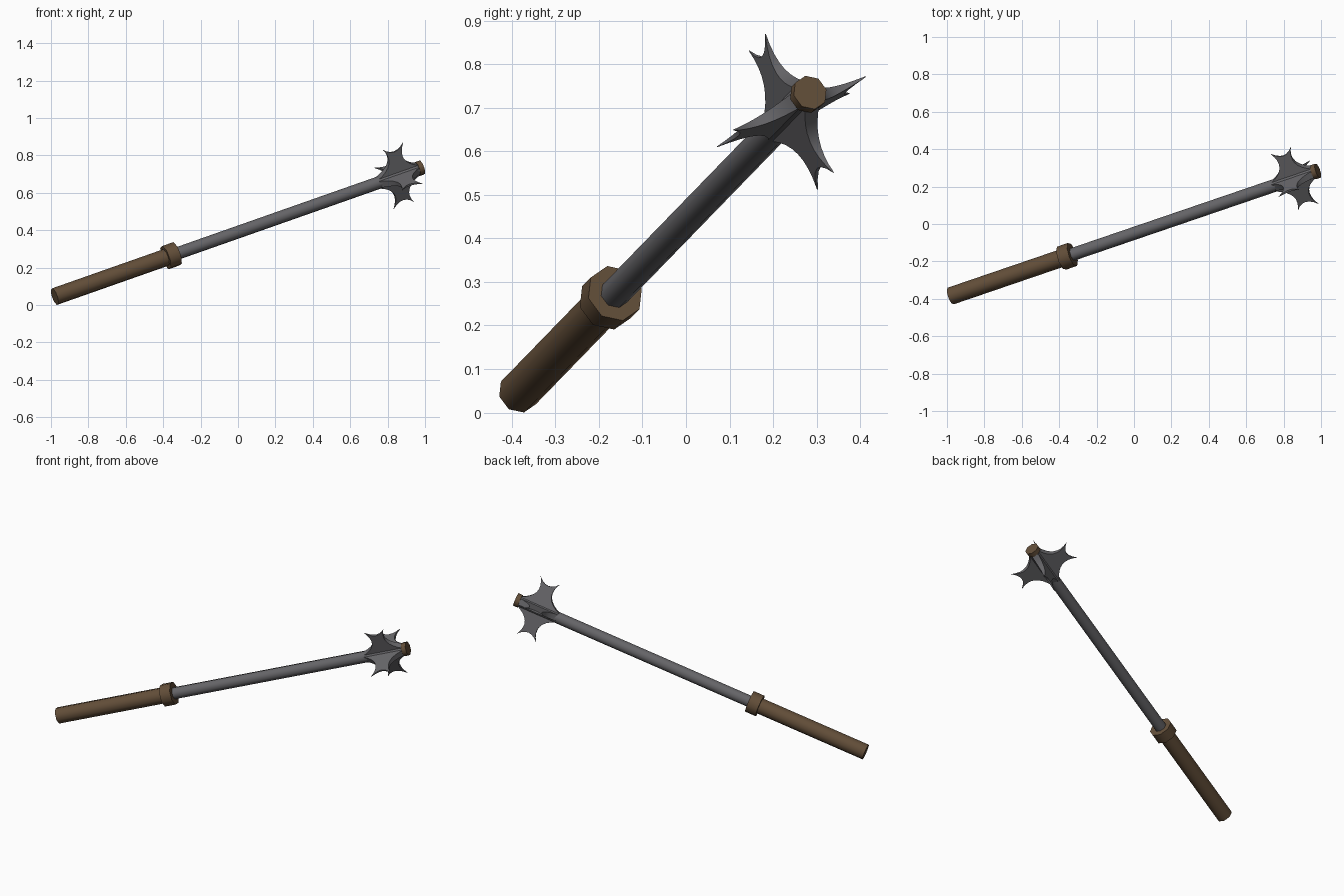
import bpy, bmesh, math
from mathutils import Vector, Matrix

if "Cube" in bpy.data.objects:
    bpy.data.objects.remove(bpy.data.objects["Cube"])

# Tilted frame of the weapon: local z runs from handle end to tip, local y along one blade
START, END = Vector((-0.98, -0.385, 0.045)), Vector((0.983, 0.285, 0.735))
d = (END - START).normalized()
u = Vector((-0.163, -0.436, 0.885))
u = (u - d * u.dot(d)).normalized()
r = u.cross(d)
FRAME = Matrix((r, u, d)).transposed().to_4x4()
FRAME.translation = START
LENGTH = (END - START).length


def material(name, rgb):
    m = bpy.data.materials.new(name)
    m.diffuse_color = (*rgb, 1)
    m.use_nodes = True
    m.node_tree.nodes["Principled BSDF"].inputs["Base Color"].default_value = m.diffuse_color
    return m


wood = material("brown_wood", (0.125, 0.077, 0.041))
steel = material("dark_steel", (0.135, 0.133, 0.142))


def finish(name, bm, mat, angle):
    bmesh.ops.recalc_face_normals(bm, faces=bm.faces)
    bm.transform(FRAME)
    me = bpy.data.meshes.new(name)
    bm.to_mesh(me)
    bm.free()
    me.materials.append(mat)
    ob = bpy.data.objects.new(name, me)
    bpy.context.collection.objects.link(ob)
    bpy.ops.object.select_all(action='DESELECT')
    ob.select_set(True)
    bpy.context.view_layer.objects.active = ob
    bpy.ops.object.shade_smooth_by_angle(angle=math.radians(angle))


def rod(name, t0, t1, radius, mat):
    bm = bmesh.new()
    m = (Matrix.Translation((0, 0, (t0 + t1) / 2))
         @ Matrix.Rotation(math.radians(-11), 4, 'Z'))
    bmesh.ops.create_cone(bm, cap_ends=True, segments=8, radius1=radius,
                          radius2=radius, depth=t1 - t0, matrix=m)
    finish(name, bm, mat, 50)


# Octagonal rods
rod("handle_grip", 0, 0.67, 0.048, wood)
rod("handle_collar", 0.66, 0.725, 0.067, wood)
rod("shaft", 0.70, LENGTH - 0.01, 0.035, steel)
rod("tip_cap", LENGTH - 0.027, LENGTH, 0.041, wood)


def bezier(a, c, b, n):
    a, b, c = Vector(a), Vector(b), Vector(c)
    return [a * (1 - k) ** 2 + c * 2 * k * (1 - k) + b * k * k
            for k in (i / n for i in range(n))]


# Blade outline (along axis, outwards): waisted sides, two horns, hollow outer edge
base, horn, waist = (0.125, 0.025), (0.061, 0.18), (-0.003, 0.078)
flip = lambda p: (-p[0], p[1])
outline = bezier(base, waist, horn, 8)
outline += bezier(horn, (0, 0.11), flip(horn), 6)
outline += bezier(flip(horn), flip(waist), flip(base), 8)
outline.append(Vector(flip(base)))
MID = LENGTH - 0.14

# Four wedge-shaped blades, thick at the shaft and thin at the horns
for i in range(4):
    bm = bmesh.new()
    rings = []
    for s in (-1, 1):
        rings.append([bm.verts.new((s * (0.001 + 0.022 * (1 - p.y / 0.18)),
                                    p.y, MID + p.x)) for p in outline])
        bm.faces.new(rings[-1])
    a, b = rings
    for j in range(len(a)):
        k = (j + 1) % len(a)
        bm.faces.new((a[j], a[k], b[k], b[j]))
    bm.transform(Matrix.Rotation(i * math.pi / 2, 4, 'Z'))
    finish(f"blade_{i + 1}", bm, steel, 35)
